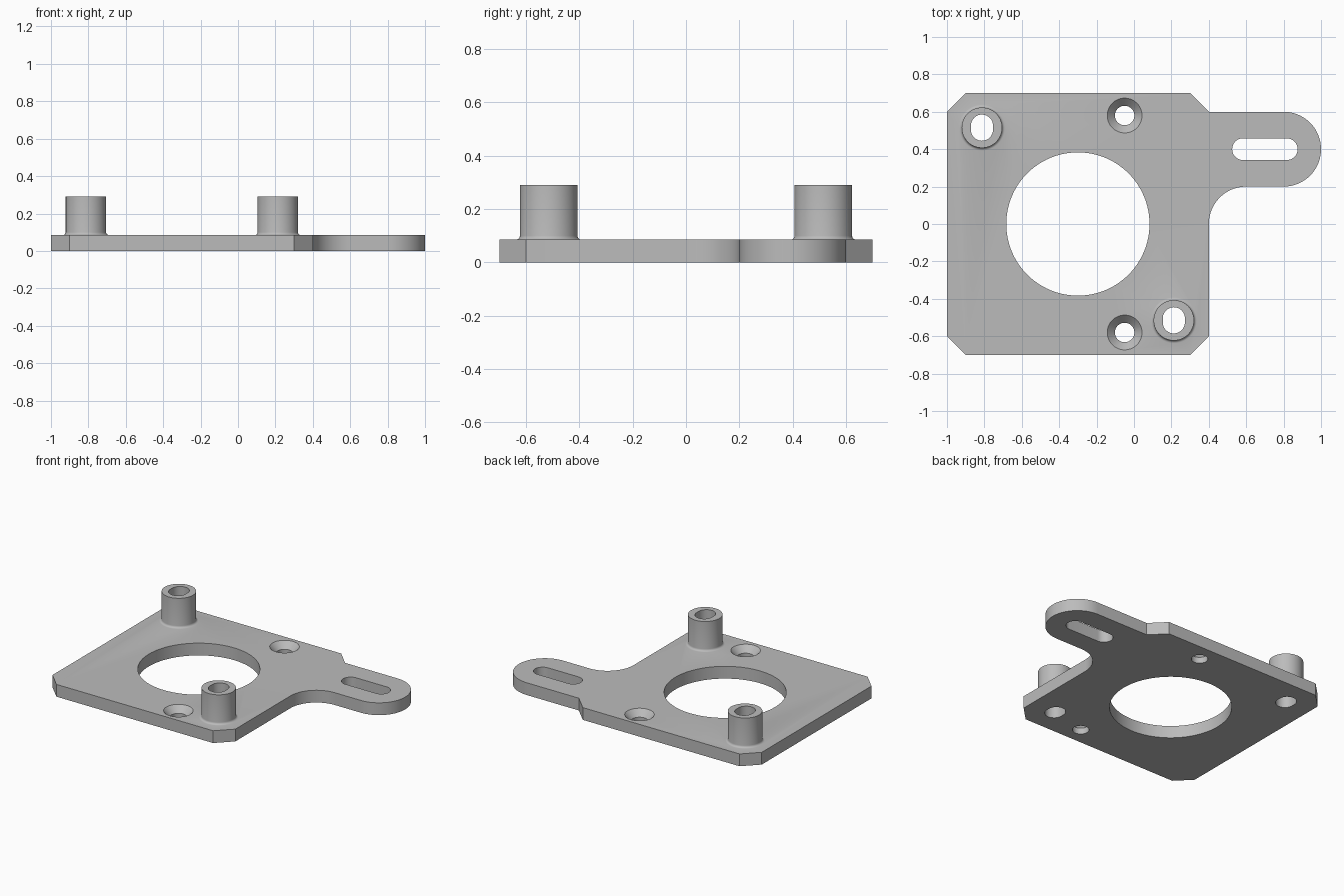
import bpy, bmesh
from math import sin, cos, pi, radians

cube = bpy.data.objects.get("Cube")
if cube:
    bpy.data.objects.remove(cube, do_unlink=True)

THICK, POST_TOP = 0.085, 0.29

metal = bpy.data.materials.new("grey metal")
metal.use_nodes = True
metal.diffuse_color = (0.5, 0.5, 0.5, 1)
metal.node_tree.nodes["Principled BSDF"].inputs["Base Color"].default_value = (0.5, 0.5, 0.5, 1)


def arc(cx, cy, r, start, end, n=24):
    angles = [radians(start + (end - start) * i / n) for i in range(n + 1)]
    return [(cx + r * cos(a), cy + r * sin(a)) for a in angles]


def circle(cx, cy, r, n=64):
    return arc(cx, cy, r, 0, 360, n)[:-1]


def slot(cx, cy, r, dx=0, dy=0):
    """Rounded slot outline, stretched along x or y."""
    turn = 90 if dy else 0
    return (arc(cx + dx, cy + dy, r, turn - 90, turn + 90)
            + arc(cx - dx, cy - dy, r, turn + 90, turn + 270))


def loft(name, rings):
    """Solid from stacked outlines: a list of (outline, height)."""
    bm = bmesh.new()
    loops = [[bm.verts.new((x, y, z)) for x, y in pts] for pts, z in rings]
    n = len(loops[0])
    for low, high in zip(loops, loops[1:]):
        for i in range(n):
            j = (i + 1) % n
            bm.faces.new((low[i], low[j], high[j], high[i]))
    bm.faces.new(loops[0][::-1])
    bm.faces.new(loops[-1])
    bmesh.ops.recalc_face_normals(bm, faces=bm.faces)
    mesh = bpy.data.meshes.new(name)
    bm.to_mesh(mesh)
    bm.free()
    mesh.materials.append(metal)
    obj = bpy.data.objects.new(name, mesh)
    bpy.context.collection.objects.link(obj)
    return obj


def combine(target, tool, operation):
    """Apply a boolean and remove the tool."""
    mod = target.modifiers.new("boolean", 'BOOLEAN')
    mod.operation, mod.solver, mod.object = operation, 'EXACT', tool
    bpy.context.view_layer.objects.active = target
    bpy.ops.object.modifier_apply(modifier=mod.name)
    bpy.data.objects.remove(tool, do_unlink=True)


# Plate with clipped corners and a rounded side tab
outline = [(-0.9, -0.7), (0.3, -0.7), (0.4, -0.6)]
outline += arc(0.6, 0, 0.2, 180, 90)
outline += arc(0.8, 0.4, 0.2, -90, 90, 40)
outline += [(0.4, 0.6), (0.3, 0.7), (-0.9, 0.7), (-1, 0.6), (-1, -0.6)]
plate = loft("mounting_plate", [(outline, 0), (outline, THICK)])

# Standoff posts with a small fillet at the foot
posts = [(-0.813, 0.515), (0.213, -0.515)]
for x, y in posts:
    foot = [(circle(x, y, 0.123), 0.03)]
    for i in range(5):
        a = radians(22.5 * i)
        foot.append((circle(x, y, 0.123 - 0.015 * sin(a)), THICK + 0.015 * (1 - cos(a))))
    post = loft("standoff_post", foot + [(circle(x, y, 0.108), POST_TOP)])
    combine(plate, post, 'UNION')

# Through openings: large bore, tab slot, oblong post holes
openings = [circle(-0.3, 0, 0.383, 96), slot(0.7, 0.4, 0.058, dx=0.117)]
openings += [slot(x, y, 0.059, dy=0.011) for x, y in posts]
for shape in openings:
    combine(plate, loft("opening_cutter", [(shape, -0.1), (shape, 0.4)]), 'DIFFERENCE')

# Countersunk screw holes
for y in (0.58, -0.58):
    rings = [(0.052, -0.1), (0.052, 0.042), (0.093, THICK), (0.093, 0.2)]
    cutter = loft("countersink_cutter", [(circle(-0.05, y, r), z) for r, z in rings])
    combine(plate, cutter, 'DIFFERENCE')

# Smooth round walls, crisp edges
bpy.ops.object.select_all(action='DESELECT')
plate.select_set(True)
bpy.context.view_layer.objects.active = plate
bpy.ops.object.shade_smooth_by_angle(angle=radians(25))
